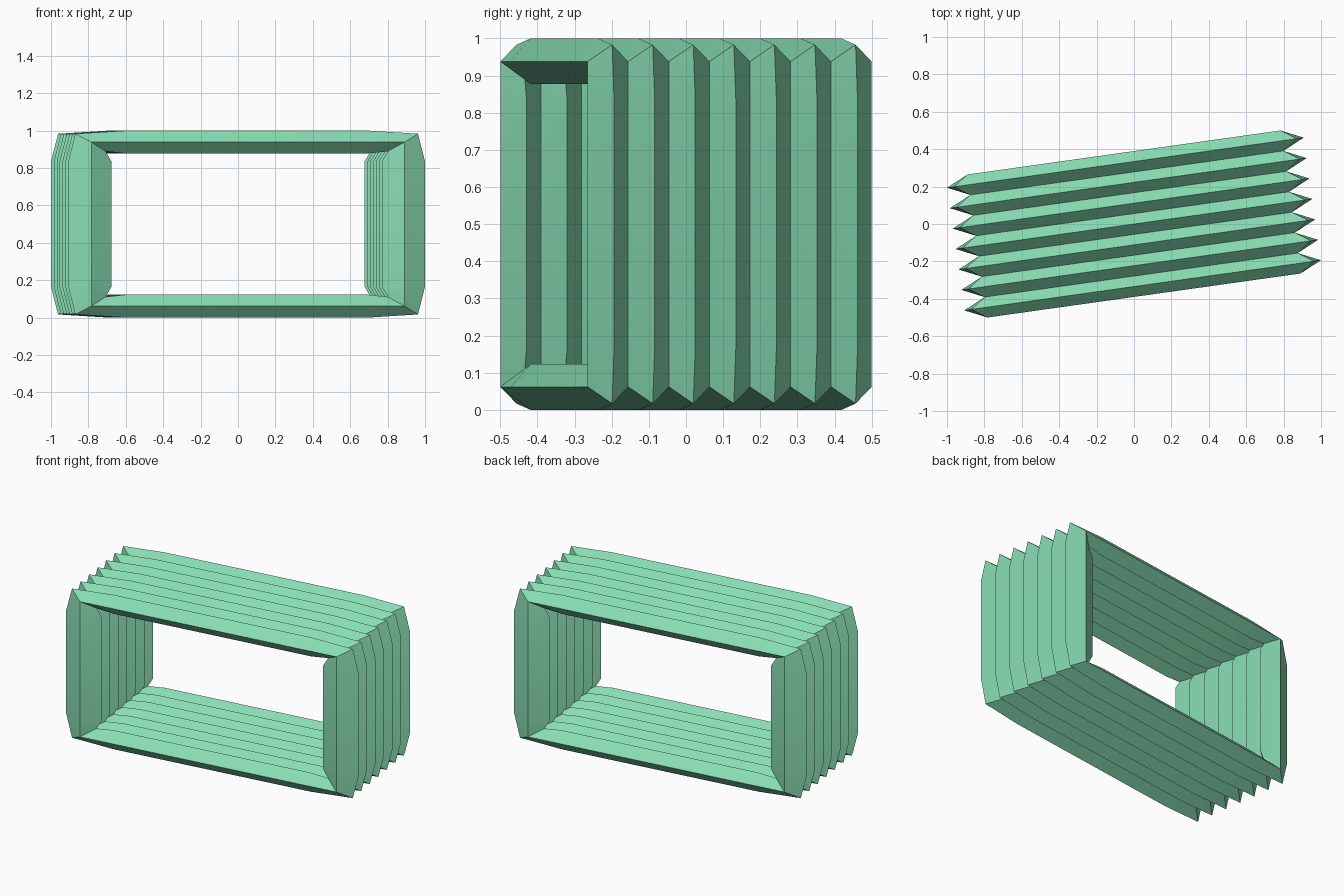
import bpy, bmesh, math
from mathutils import Matrix

if "Cube" in bpy.data.objects:
    bpy.data.objects.remove(bpy.data.objects["Cube"])

RINGS = 7
STEP = 0.1103            # pleat spacing
TURN = math.radians(8)   # whole bellows is turned slightly about z

mint = bpy.data.materials.new("mint green")
mint.diffuse_color = (0.25, 0.73, 0.46, 1)
mint.use_nodes = True
mint.node_tree.nodes["Principled BSDF"].inputs["Base Color"].default_value = mint.diffuse_color


def loop(flat_x, corner, side, height):
    """Twelve-point rounded rectangle (x, z), z measured from mid height."""
    quarter = [(side, 0.335), corner, (flat_x, height)]
    pts = []
    for sx, sz in ((1, 1), (-1, 1), (-1, -1), (1, -1)):
        q = [(sx * x, sz * z) for x, z in quarter]
        pts += q if sx * sz > 0 else q[::-1]
    return pts


# outer fold, middle seam and inner fold outlines
outer = loop(0.65, (0.925, 0.483), 0.963, 0.5)
seam = loop(0.65, (0.845, 0.438), 0.845, 0.438)
inner = loop(0.65, (0.762, 0.389), 0.73, 0.377)

# each pleat is a frame with a diamond cross-section
bm = bmesh.new()
for i in range(RINGS):
    y = (i - (RINGS - 1) / 2) * STEP
    profile = [(outer, y), (seam, y + STEP / 2), (inner, y), (seam, y - STEP / 2)]
    rows = [[bm.verts.new((x, yy, z + 0.5)) for x, z in pts] for pts, yy in profile]
    for a in range(4):
        r, s = rows[a], rows[(a + 1) % 4]
        for k in range(12):
            n = (k + 1) % 12
            bm.faces.new((r[k], r[n], s[n], s[k]))
bmesh.ops.recalc_face_normals(bm, faces=bm.faces)
bm.transform(Matrix.Rotation(TURN, 4, 'Z'))

mesh = bpy.data.meshes.new("bellows")
bm.to_mesh(mesh)
bm.free()
mesh.materials.append(mint)
bellows = bpy.data.objects.new("bellows", mesh)
bpy.context.collection.objects.link(bellows)

# soft bends, crisp folds
bpy.context.view_layer.objects.active = bellows
bellows.select_set(True)
bpy.ops.object.shade_smooth_by_angle(angle=math.radians(30))
